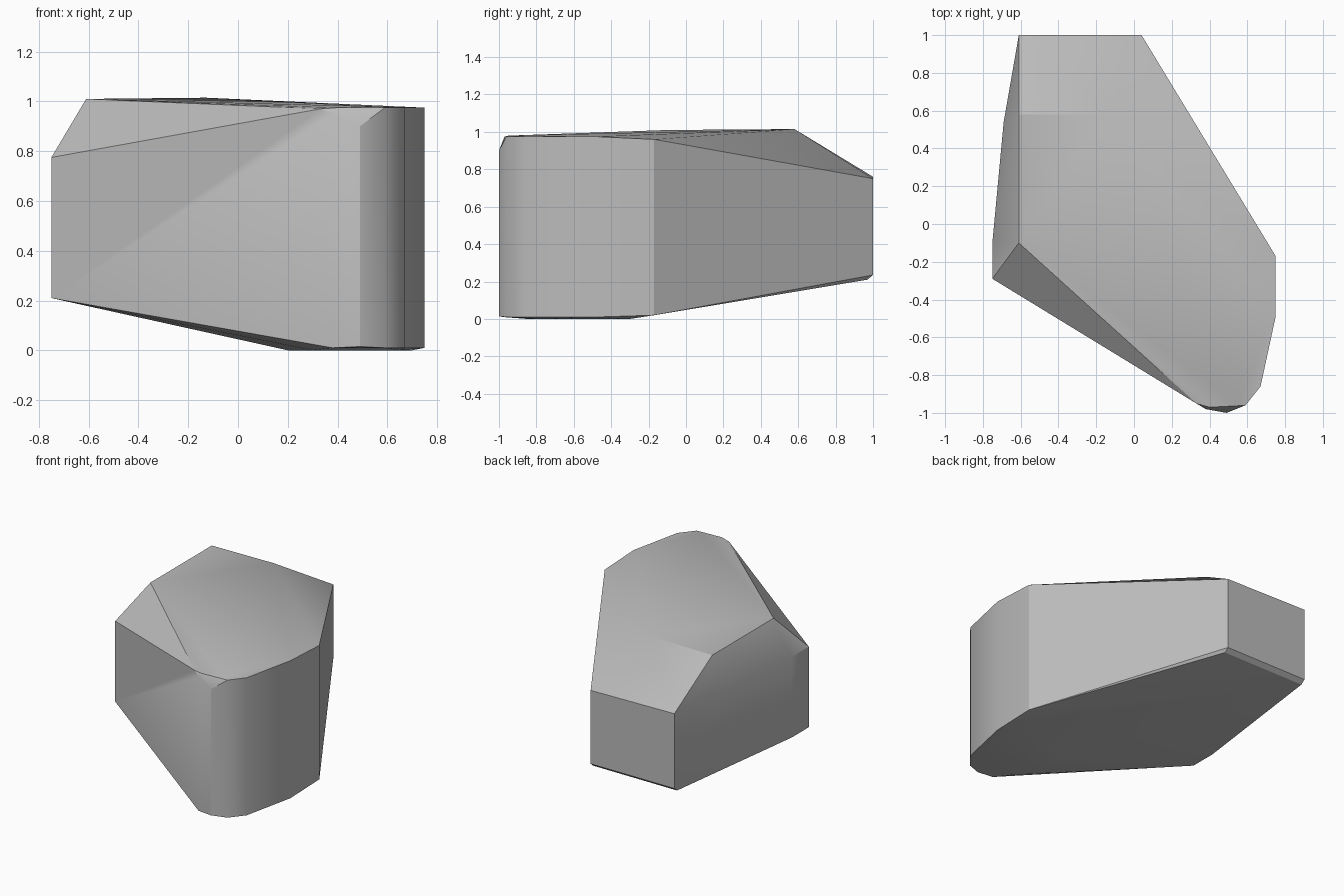
import bpy
import bmesh
import math

# Remove the default object
cube = bpy.data.objects.get("Cube")
if cube:
    bpy.data.objects.remove(cube, do_unlink=True)


def make_material(name, color):
    material = bpy.data.materials.new(name)
    material.use_nodes = True
    material.diffuse_color = color
    material.node_tree.nodes["Principled BSDF"].inputs["Base Color"].default_value = color
    return material


def make_hull(name, points, material):
    """Wrap a closed convex skin around the points and merge its flat facets."""
    bm = bmesh.new()
    for point in points:
        bm.verts.new(point)
    hull = bmesh.ops.convex_hull(bm, input=bm.verts)
    unused = set(hull["geom_interior"]) | set(hull["geom_unused"])
    loose = [item for item in unused if isinstance(item, bmesh.types.BMVert)]
    bmesh.ops.delete(bm, geom=loose, context="VERTS")
    bmesh.ops.dissolve_limit(bm, angle_limit=math.radians(0.5),
                             verts=bm.verts, edges=bm.edges)
    bmesh.ops.recalc_face_normals(bm, faces=bm.faces)
    mesh = bpy.data.meshes.new(name)
    bm.to_mesh(mesh)
    bm.free()
    mesh.materials.append(material)
    obj = bpy.data.objects.new(name, mesh)
    bpy.context.collection.objects.link(obj)
    return obj


# Upright side corners: x, y, lower height, upper height
side_corners = [
    (-0.61, 1.0, 0.235, 0.76),
    (0.04, 1.0, 0.235, 0.75),
    (0.75, -0.17, 0.02, 0.96),
    (0.75, -0.49, 0.01, 0.975),
    (0.67, -0.86, 0.01, 0.975),
    (0.59, -0.96, 0.01, 0.975),
    (0.49, -1.0, 0.015, 0.9),
    (0.38, -0.98, 0.01, 0.95),
    (0.33, -0.95, 0.02, 0.97),
    (-0.75, -0.29, 0.21, 0.775),
    (-0.75, -0.1, 0.21, 0.775),
]

# Corners of the broad top facet
crown = [
    (-0.61, -0.1, 1.01), (-0.61, 0.58, 1.01), (-0.13, 0.58, 1.015),
    (0.6, -0.28, 0.98), (0.55, -0.95, 0.98), (0.4, -0.97, 0.975),
]

# Corners of the underside and the bulge on the sloping left edge
underside = [
    (0.2, -0.5, 0), (0.3, -0.85, 0), (0.7, -0.3, 0), (0.65, -0.8, 0),
    (-0.61, 0.97, 0.21), (0.04, 0.97, 0.21),
]
shoulder = [(-0.69, 0.54, 0.78)]

# Boulder
points = crown + underside + shoulder
for x, y, low, high in side_corners:
    points += [(x, y, low), (x, y, high)]

stone = make_material("stone grey", (0.5, 0.5, 0.5, 1))
boulder = make_hull("boulder", points, stone)

# Smooth the gentle bends and keep the hard edges
bpy.ops.object.select_all(action="DESELECT")
boulder.select_set(True)
bpy.context.view_layer.objects.active = boulder
bpy.ops.object.shade_smooth_by_angle(angle=math.radians(30))
